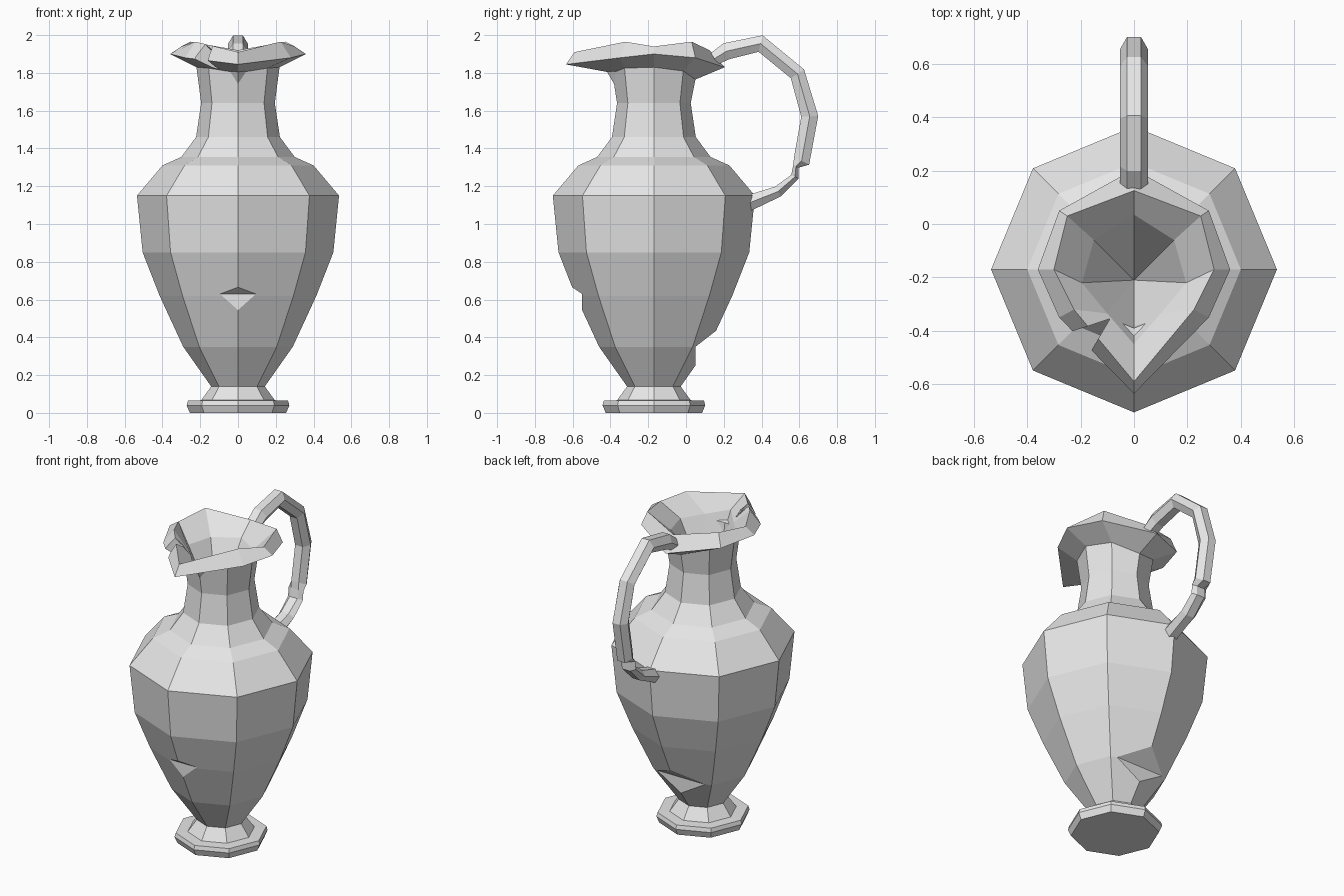
import bpy, bmesh, math
from mathutils import Vector

cube = bpy.data.objects.get("Cube")
if cube:
    bpy.data.objects.remove(cube, do_unlink=True)

GREY = (0.8, 0.8, 0.8, 1)
clay = bpy.data.materials.new("grey_clay")
clay.diffuse_color = GREY
clay.use_nodes = True
clay.node_tree.nodes["Principled BSDF"].inputs["Base Color"].default_value = GREY

AXIS_Y = -0.17   # the vessel's axis; the handle takes up the room behind it


def loft(name, rings, apex=None):
    """Bridge equal rings into a closed mesh, ending in a cap or a point."""
    bm = bmesh.new()
    loops = [[bm.verts.new(p) for p in ring] for ring in rings]
    n = len(loops[0])
    for a, b in zip(loops, loops[1:]):
        for i in range(n):
            j = (i + 1) % n
            bm.faces.new((a[i], a[j], b[j], b[i]))
    bm.faces.new(loops[0][::-1])
    if apex:
        tip = bm.verts.new(apex)
        for i in range(n):
            bm.faces.new((loops[-1][i], loops[-1][(i + 1) % n], tip))
    else:
        bm.faces.new(loops[-1])
    bmesh.ops.recalc_face_normals(bm, faces=bm.faces)
    mesh = bpy.data.meshes.new(name)
    bm.to_mesh(mesh)
    bm.free()
    obj = bpy.data.objects.new(name, mesh)
    bpy.context.collection.objects.link(obj)
    mesh.materials.append(clay)
    return obj


def octagon(r, z):
    angles = [math.radians(45 * i - 90) for i in range(8)]
    return [(r * math.cos(a), AXIS_Y + r * math.sin(a), z) for a in angles]


def mirrored(half):
    """Complete a ring given from front to back along the left side."""
    return half + [(-x, y, z) for x, y, z in half[-2:0:-1]]


def chip(target, outline, to_point):
    """Cut a prism out of the target; to_point places (u, v, end)."""
    cutter = loft("chip_cutter", [[to_point(u, v, end) for u, v in outline]
                                  for end in (0, 1)])
    cutter.hide_render = True
    mod = target.modifiers.new("chip", 'BOOLEAN')
    mod.operation = 'DIFFERENCE'
    mod.solver = 'EXACT'
    mod.object = cutter
    bpy.context.view_layer.objects.active = target
    bpy.ops.object.modifier_apply(modifier=mod.name)
    bpy.data.objects.remove(cutter, do_unlink=True)


# Foot, belly, shoulder and neck as (radius, height)
profile = [(0.255, 0), (0.272, 0.04), (0.265, 0.065), (0.195, 0.067),
           (0.142, 0.14), (0.29, 0.35), (0.415, 0.62), (0.505, 0.85),
           (0.535, 1.15), (0.40, 1.31), (0.30, 1.355), (0.222, 1.46),
           (0.195, 1.64)]
rings = [octagon(r, z) for r, z in profile]

# Neck top, its edge dipping at front and back
dips = [1.80, 1.825, 1.83, 1.81, 1.765]
neck_top = octagon(0.22, 0)[:5]
rings.append(mirrored([(x, y, z) for (x, y, _), z in zip(neck_top, dips)]))

# Pouring lip: outer edge, raised rim, throat
rings.append(mirrored([(0, -0.635, 1.845), (0.28, -0.35, 1.88),
                       (0.36, -0.17, 1.90), (0.28, 0.05, 1.88),
                       (0, 0.205, 1.83)]))
rings.append(mirrored([(0, -0.59, 1.91), (0.225, -0.32, 1.965),
                       (0.30, -0.17, 1.94), (0.25, 0.03, 1.965),
                       (0, 0.125, 1.92)]))
rings.append(mirrored([(0, -0.45, 1.86), (0.10, -0.335, 1.85),
                       (0.195, -0.22, 1.84), (0.15, -0.06, 1.84),
                       (0, 0.035, 1.84)]))
body = loft("jug_body", rings, apex=(0, -0.21, 1.45))

# Chips knocked out of the belly, front and back
across = lambda y, z, end: (0.3 - 0.6 * end, y, z)
chip(body, [(-0.55, 0.63), (-0.61, 0.67), (-0.91, 0.87), (-0.91, 0.4),
            (-0.55, 0.4)], across)
chip(body, [(0.05, 0.35), (0.14, 0.42), (0.50, 0.70), (0.50, 0.2),
            (0.05, 0.2)], across)

# Broken notch in the lip
chip(body, [(-0.09, -0.355), (-0.33, -0.435), (-0.19, -0.525)],
     lambda x, y, end: (x, y, 1.7 + 0.4 * end))

# Handle: flat-topped hexagonal tube along (y, z, thickness), pinched at a break
path = [(0.15, 1.875, 0.035), (0.215, 1.915, 0.045), (0.395, 1.955, 0.045),
        (0.59, 1.795, 0.042), (0.655, 1.57, 0.045), (0.612, 1.335, 0.045),
        (0.582, 1.305, 0.016), (0.577, 1.25, 0.022), (0.487, 1.172, 0.03),
        (0.33, 1.11, 0.042)]
centres = [Vector((0, y, z)) for y, z, _ in path]
hexes = []
for i, (c, (_, _, r)) in enumerate(zip(centres, path)):
    steps = [centres[k + 1] - centres[k] for k in (i - 1, i)
             if 0 <= k < len(path) - 1]
    along = sum((s.normalized() for s in steps), Vector()).normalized()
    out = Vector((1, 0, 0)).cross(along)
    hexes.append([c + Vector((0.052 * math.cos(a), 0, 0))
                  + out * (r * math.sin(a) / math.sin(math.pi / 3))
                  for a in (k * math.pi / 3 for k in range(6))])
loft("handle", hexes)
